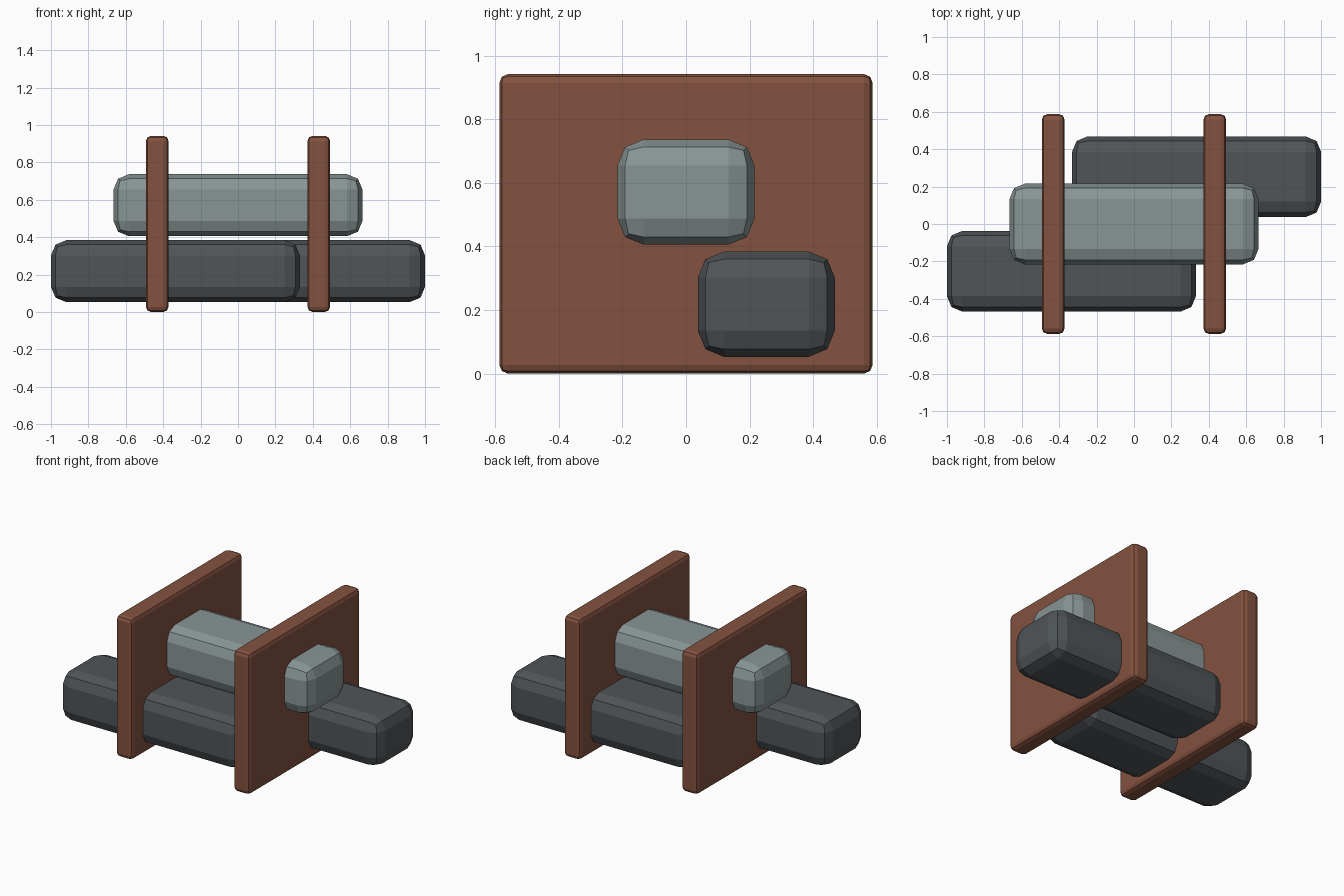
import bpy

if "Cube" in bpy.data.objects:
    bpy.data.objects.remove(bpy.data.objects["Cube"])


def material(name, rgb):
    m = bpy.data.materials.new(name)
    m.diffuse_color = (*rgb, 1)
    m.use_nodes = True
    m.node_tree.nodes["Principled BSDF"].inputs["Base Color"].default_value = m.diffuse_color
    return m


dark = material("dark_metal", (0.08, 0.09, 0.097))
light = material("light_metal", (0.25, 0.30, 0.30))
wood = material("brown_wood", (0.23, 0.085, 0.05))


def beveled_box(name, centre, size, bevel, mat):
    bpy.ops.mesh.primitive_cube_add(size=1, location=centre)
    ob = bpy.context.object
    ob.name = name
    ob.scale = size
    bpy.ops.object.transform_apply(location=False, rotation=False, scale=True)
    mod = ob.modifiers.new("bevel", 'BEVEL')
    mod.width = bevel
    mod.segments = 2
    mod.limit_method = 'NONE'
    ob.data.materials.append(mat)
    return ob


# Stacked bars: two offset lower ones and one centred on top
bar = (1.331, 0.431, 0.331)
for side, label in ((-1, "front"), (1, "back")):
    beveled_box(f"lower_bar_{label}", (side * 0.3345, side * 0.2525, 0.2185), bar, 0.082, dark)
beveled_box("upper_bar", (0, 0, 0.571), bar, 0.082, light)

# Upright plates the bars pass through
for side, label in ((-1, "left"), (1, "right")):
    beveled_box(f"plate_{label}", (side * 0.432, 0, 0.471), (0.121, 1.174, 0.942), 0.028, wood)
